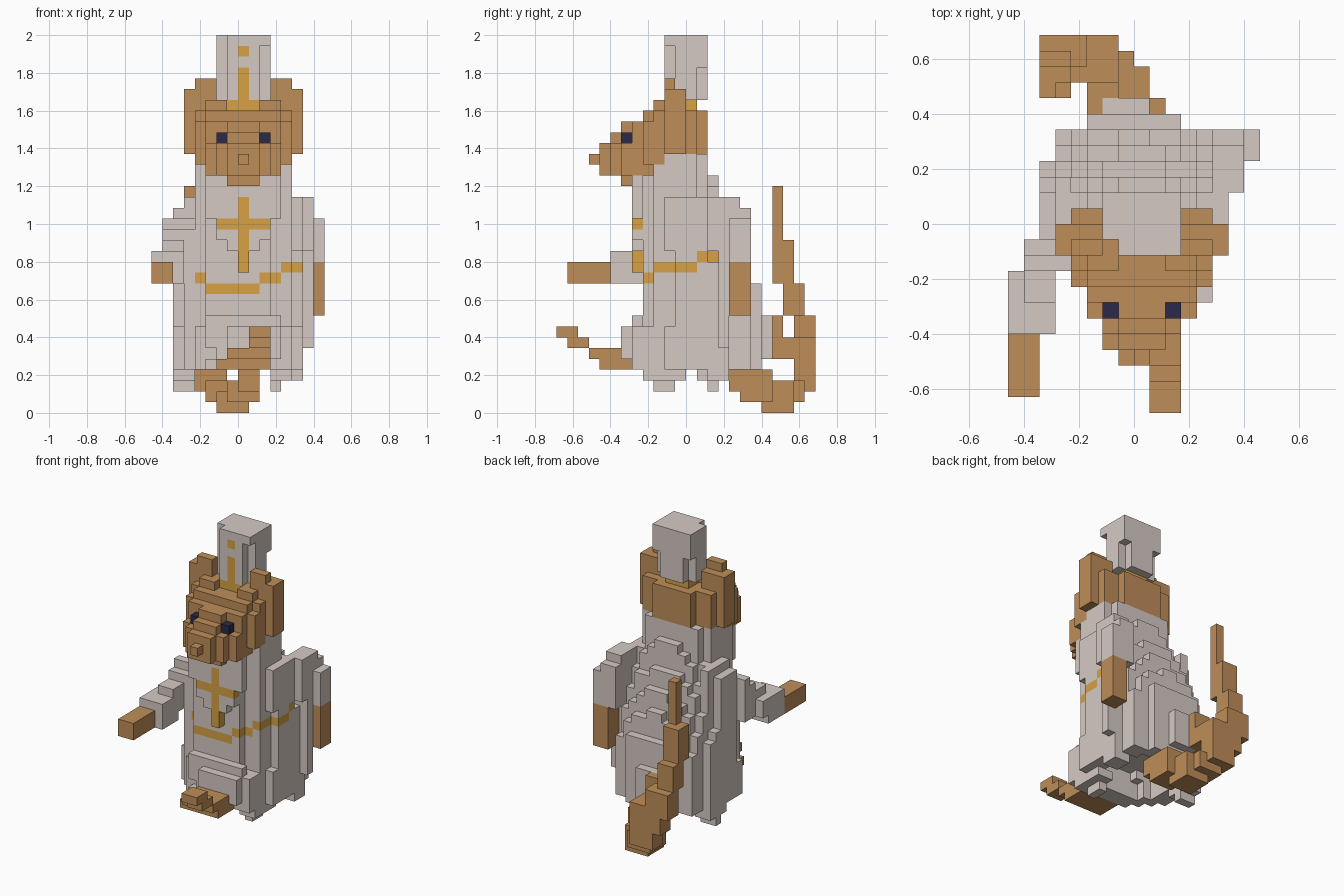
import bpy, bmesh
from itertools import product

if "Cube" in bpy.data.objects:
    bpy.data.objects.remove(bpy.data.objects["Cube"], do_unlink=True)

UNIT = 2 / 35  # edge of one block


def material(name, rgb):
    mat = bpy.data.materials.new(name)
    mat.use_nodes = True
    mat.diffuse_color = (*rgb, 1)
    mat.node_tree.nodes["Principled BSDF"].inputs["Base Color"].default_value = (*rgb, 1)
    return mat


CLOTH, FUR, GOLD, NAVY = range(4)
MATERIALS = [
    material("pale_cloth", (0.67, 0.59, 0.55)),
    material("brown_fur", (0.52, 0.27, 0.10)),
    material("gold_trim", (0.68, 0.36, 0.06)),
    material("navy_eye", (0.023, 0.023, 0.068)),
]

taken = {}   # every filled block and its colour
parts = {}   # part name -> its blocks


def put(name, cell, color):
    if cell not in taken:
        taken[cell] = color
        parts.setdefault(name, []).append(cell)


def boxes(name, color, *specs):
    """Fill boxes given as x0, x1, y0, y1, z0, z1 in blocks."""
    for x0, x1, y0, y1, z0, z1 in specs:
        for cell in product(range(x0, x1), range(y0, y1), range(z0, z1)):
            put(name, cell, color)


def loft(name, color, rings, cavity_top):
    """Fill between oval rings given as z, x0, x1, y0, y1; hollow below cavity_top."""
    for low, high in zip(rings, rings[1:]):
        for z in range(low[0], high[0]):
            t = (z + 0.5 - low[0]) / (high[0] - low[0])
            x0, x1, y0, y1 = (a + (b - a) * t for a, b in zip(low[1:], high[1:]))
            for x, y in product(range(-8, 8), range(-8, 9)):
                dx = abs(2 * x + 1 - x0 - x1)
                dy = abs(2 * y + 1 - y0 - y1)
                outer = (dx / (x1 - x0)) ** 2.3 + (dy / (y1 - y0)) ** 2.3 <= 1.05
                inner = (dx / (x1 - x0 - 3)) ** 2.3 + (dy / (y1 - y0 - 3)) ** 2.3 <= 1
                if outer and not (inner and z < cavity_top):
                    put(name, (x, y, z), color)


def paint(name, color, rule):
    for cell in parts[name]:
        if rule(*cell):
            taken[cell] = color


# Eyes
for x in (-2, 2):
    boxes("left_eye" if x > 0 else "right_eye", NAVY, (x, x + 1, -6, -5, 25, 26))

# Hat with notched corners, gold band and front stripe
boxes("hat", CLOTH, (-1, 2, -2, 2, 29, 35), (-2, 3, -1, 1, 29, 35),
      (-2, 3, 1, 2, 32, 35), (2, 3, -2, -1, 34, 35), (-1, 2, -2, 1, 28, 29))
paint("hat", GOLD, lambda x, y, z: z == 28 or (x == 0 and y == -2 and (z < 32 or z == 33)))

# Head, stepped from the nose to the back
boxes("head", FUR,
      (0, 1, -9, -8, 23, 24), (-1, 2, -8, -7, 22, 25),
      (-2, 3, -7, -6, 22, 25), (-1, 2, -7, -6, 25, 26),
      (-3, 4, -6, -5, 22, 25), (-1, 2, -6, -5, 25, 27), (-1, 2, -6, -5, 21, 22),
      (-3, 4, -5, -3, 22, 27), (-4, 5, -4, -3, 23, 27), (-3, 4, -4, -3, 27, 28),
      (-4, 5, -3, 1, 24, 28), (-4, 5, -3, -2, 23, 24),
      (-2, 3, 1, 2, 24, 28))

# Ears, mirrored about the middle column of blocks
for side, x0, x1, top0, brow0 in (("right", -5, -2, -4, -3), ("left", 3, 6, 3, 2)):
    boxes(side + "_ear", FUR, (x0, x1, -2, 0, 24, 30),
          (top0, top0 + 2, -2, -1, 30, 31), (brow0, brow0 + 2, -3, -1, 28, 29))

# Hands and sleeves
boxes("left_hand", FUR, (6, 8, 4, 6, 9, 14))
boxes("left_sleeve", CLOTH, (4, 6, -2, 2, 15, 20), (5, 7, 2, 3, 15, 20),
      (5, 7, 3, 4, 6, 20), (5, 8, 4, 6, 14, 18),
      (5, 7, 4, 5, 18, 20), (5, 7, 5, 6, 18, 19))
boxes("right_hand", FUR, (-8, -6, -11, -7, 12, 14))
boxes("right_sleeve", CLOTH, (-5, -4, -1, 3, 14, 20), (-6, -4, -1, 2, 13, 19),
      (-7, -4, -2, -1, 13, 18), (-7, -4, -3, -2, 13, 17),
      (-7, -5, -5, -3, 13, 16), (-8, -5, -7, -4, 12, 15), (-8, -6, -4, -3, 13, 15))

# Raised front foot
boxes("foot", FUR, (1, 3, -12, -10, 7, 8), (1, 3, -11, -9, 6, 7),
      (-1, 3, -9, -6, 5, 6), (-2, 3, -8, -5, 4, 5))

# Chest panel with a gold cross
boxes("chest_panel", CLOTH, (-3, 4, -5, -4, 18, 22), (-2, 3, -5, -4, 16, 18),
      (-1, 2, -5, -4, 15, 16), (0, 1, -5, -4, 13, 15))
paint("chest_panel", GOLD,
      lambda x, y, z: (x == 0 and z < 20) or (z == 17 and -2 <= x < 3))

# Robe, widening towards an open hem
loft("robe", CLOTH, [(4, -6, 6, -5, 7), (8, -6, 6, -4, 7), (11, -6, 6, -4, 7),
                     (20, -4, 5, -4, 3), (24, -4, 5, -4, 2)], 7)
# Cloth over the leg, over the tail, and the hem points
boxes("robe", CLOTH, (-1, 4, -6, -4, 5, 8), (-3, 4, -5, -4, 6, 9),
      (3, 5, -5, -3, 4, 8), (-2, 1, 7, 8, 5, 9),
      (3, 5, -4, 0, 3, 4), (3, 4, -3, -1, 2, 3), (4, 6, 2, 4, 3, 5),
      (-6, -4, 1, 4, 3, 4), (-6, -4, 2, 3, 2, 3))


# Belt rising from the front round the sides
def belt(x, y, z):
    if x < -4:
        return False
    if y <= -3:
        return z == (11 if -3 <= x < 2 else 12 if x < 4 else 13)
    return y < 3 and z == (13 if y < 1 else 14)


paint("robe", GOLD, belt)

# Tail, curling along the ground and up to its tip
boxes("tail", FUR,
      (0, 2, 4, 8, 2, 4), (-1, 2, 5, 8, 1, 3), (-2, 1, 7, 10, 0, 2),
      (-3, 1, 8, 10, 1, 3), (-3, 0, 10, 11, 1, 3), (-4, -1, 10, 12, 2, 5),
      (-5, -1, 10, 12, 4, 7), (-6, -3, 10, 12, 6, 9),
      (-6, -4, 9, 11, 9, 12), (-6, -4, 8, 10, 12, 16), (-5, -4, 8, 9, 16, 21),
      (-4, -1, 9, 10, 5, 7), (-3, -1, 7, 9, 5, 9))

# Turn the blocks of each part into a mesh of outer faces
for name, cells in parts.items():
    bm = bmesh.new()
    for cell, axis, sign in product(cells, range(3), (-1, 1)):
        beside = list(cell)
        beside[axis] += sign
        if tuple(beside) in taken:
            continue
        corners = []
        for u, v in ((0, 0), (1, 0), (1, 1), (0, 1)):
            co = list(cell)
            co[axis] += sign > 0
            co[(axis + 1) % 3] += u
            co[(axis + 2) % 3] += v
            corners.append(bm.verts.new([c * UNIT for c in co]))
        face = bm.faces.new(corners if sign > 0 else corners[::-1])
        face.material_index = taken[cell]
    bmesh.ops.remove_doubles(bm, verts=bm.verts[:], dist=UNIT / 100)
    mesh = bpy.data.meshes.new(name)
    for mat in MATERIALS:
        mesh.materials.append(mat)
    bm.to_mesh(mesh)
    bm.free()
    bpy.context.collection.objects.link(bpy.data.objects.new(name, mesh))
